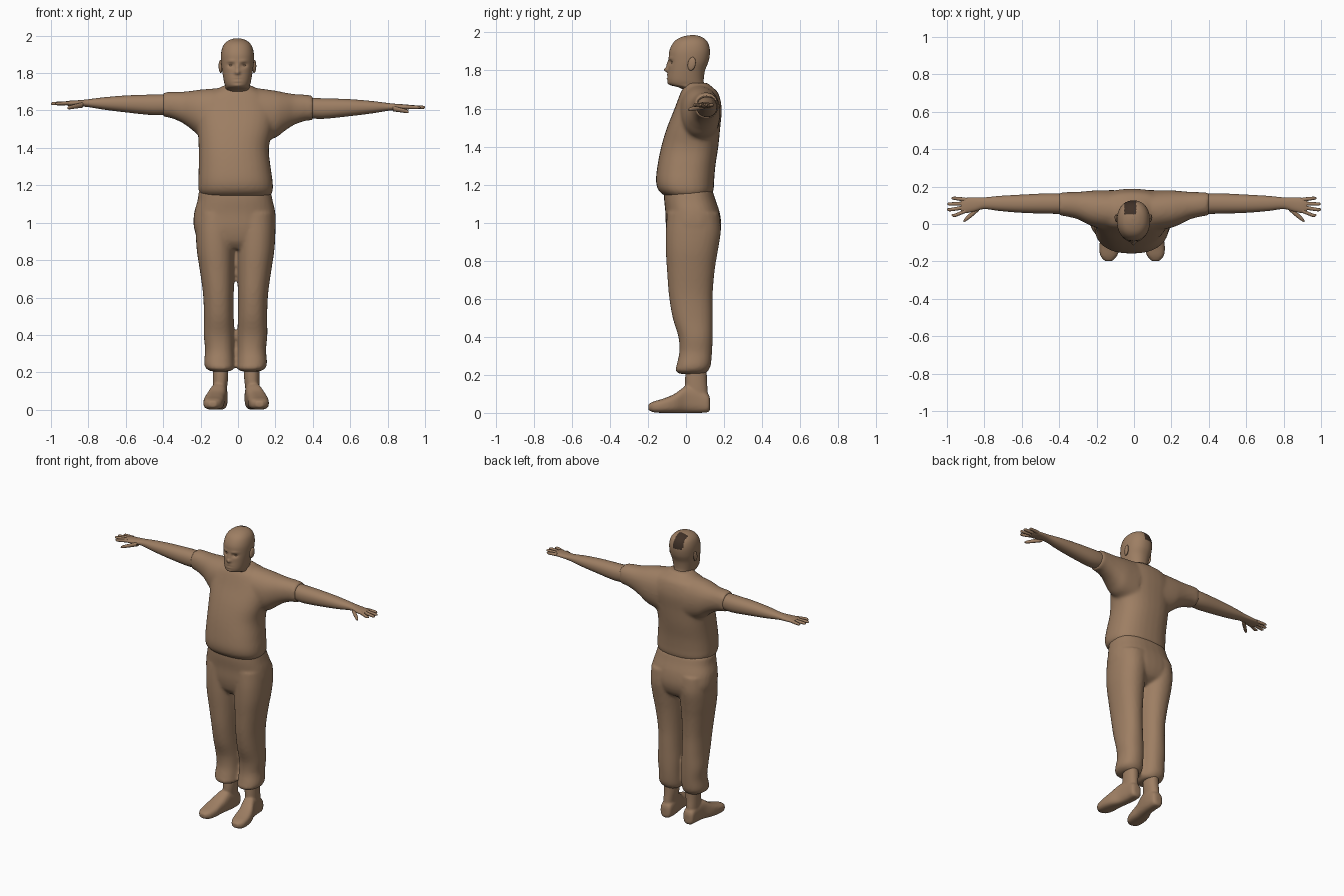
import bpy
import bmesh
import math

if "Cube" in bpy.data.objects:
    bpy.data.objects.remove(bpy.data.objects["Cube"], do_unlink=True)


def make_material(name, colour):
    mat = bpy.data.materials.new(name)
    mat.use_nodes = True
    mat.diffuse_color = colour
    mat.node_tree.nodes["Principled BSDF"].inputs["Base Color"].default_value = colour
    return mat


TAN = make_material("warm tan", (0.34, 0.21, 0.125, 1))
DARK = make_material("dark brown", (0.05, 0.03, 0.02, 1))


def smooth_rows(rows, steps):
    """Catmull-Rom interpolation between cross-section rows."""
    out = []
    for i in range(len(rows) - 1):
        p0, p1 = rows[max(i - 1, 0)], rows[i]
        p2, p3 = rows[i + 1], rows[min(i + 2, len(rows) - 1)]
        for k in range(steps):
            t = k / steps
            out.append([b + 0.5 * t * (c - a + t * (2 * a - 5 * b + 4 * c - d
                        + t * (3 * (b - c) + d - a)))
                        for a, b, c, d in zip(p0, p1, p2, p3)])
    return out + [list(rows[-1])]


def loft(bm, axis, rows, power=2.2, segments=32, steps=4):
    """Rows are (position, low a, high a, low b, high b) along an axis."""
    rings = []
    for t, a0, a1, b0, b1 in smooth_rows(rows, steps):
        ring = []
        for k in range(segments):
            ang = math.tau * k / segments
            c, s = math.cos(ang), math.sin(ang)
            a = (a0 + a1) / 2 + (a1 - a0) / 2 * math.copysign(abs(c) ** (2 / power), c)
            b = (b0 + b1) / 2 + (b1 - b0) / 2 * math.copysign(abs(s) ** (2 / power), s)
            ring.append(bm.verts.new({"x": (t, a, b), "y": (a, t, b), "z": (a, b, t)}[axis]))
        rings.append(ring)
    for low, high in zip(rings, rings[1:]):
        for k in range(segments):
            n = (k + 1) % segments
            bm.faces.new((low[k], low[n], high[n], high[k])).smooth = True
    bm.faces.new(rings[0])
    bm.faces.new(rings[-1])


def mirror_a(rows, side, shift=0):
    """Place rows, given for the left, on either side in x."""
    return [(t, min(side * a0, side * a1) + shift, max(side * a0, side * a1) + shift, b0, b1)
            for t, a0, a1, b0, b1 in rows]


def along_x(rows, side):
    return [(side * r[0], *r[1:]) for r in rows]


def droop(bm):
    """The left arm hangs slightly lower than the right one."""
    for v in bm.verts:
        v.co.z -= min(0.02, max(0, 0.06 * (v.co.x - 0.1)))


def finish(name, bm, voxel=None, relax=4):
    bmesh.ops.recalc_face_normals(bm, faces=bm.faces)
    mesh = bpy.data.meshes.new(name)
    bm.to_mesh(mesh)
    bm.free()
    obj = bpy.data.objects.new(name, mesh)
    bpy.context.scene.collection.objects.link(obj)
    mesh.materials.append(TAN)
    if voxel:
        remesh = obj.modifiers.new("merge", "REMESH")
        remesh.mode = "VOXEL"
        remesh.voxel_size = voxel
        remesh.use_smooth_shade = True
        relaxer = obj.modifiers.new("relax", "SMOOTH")
        relaxer.iterations = relax
    return obj


# Shirt: body and two short sleeves merged
bm = bmesh.new()
loft(bm, "z", [
    (1.14, -.19, .165, -.11, .13), (1.17, -.21, .185, -.145, .145),
    (1.22, -.212, .186, -.158, .148), (1.3, -.21, .175, -.15, .155),
    (1.4, -.21, .165, -.13, .17), (1.5, -.215, .185, -.1, .18),
    (1.6, -.22, .2, -.06, .188), (1.68, -.18, .16, -.03, .17),
    (1.715, -.11, .1, -.01, .135), (1.735, -.075, .07, 0, .115)], power=2.4)
SLEEVE = [
    (.1, -.04, .18, 1.42, 1.72), (.2, -.02, .18, 1.46, 1.712),
    (.25, 0, .176, 1.5, 1.705), (.3, .025, .172, 1.535, 1.7),
    (.36, .04, .17, 1.56, 1.7), (.4, .045, .17, 1.565, 1.697)]
for side in (-1, 1):
    loft(bm, "x", along_x(SLEEVE, side))
droop(bm)
finish("shirt", bm, voxel=0.01, relax=8)

# Trousers: seat and two legs with gathered cuffs
bm = bmesh.new()
loft(bm, "z", [
    (1.17, -.21, .175, -.115, .14), (1.12, -.216, .185, -.115, .155),
    (1.05, -.235, .2, -.108, .178), (.97, -.235, .2, -.105, .185),
    (.9, -.2, .17, -.09, .16), (.86, -.1, .08, -.06, .1)], power=2.5)
LEG = [
    (1.05, -.02, .212, -.1, .175), (.95, .002, .213, -.106, .182),
    (.85, .006, .207, -.106, .167), (.75, .009, .192, -.1, .151),
    (.62, .012, .174, -.09, .14), (.5, .012, .169, -.07, .14),
    (.4, .01, .17, -.04, .14), (.32, .01, .163, -.035, .137),
    (.25, .008, .168, -.05, .13), (.22, .01, .157, -.055, .115),
    (.205, .03, .13, -.03, .1)]
for side in (-1, 1):
    loft(bm, "z", mirror_a(LEG, side, -.013))
finish("trousers", bm, voxel=0.01)

# Boots: shaft and foot, toes turned slightly outward
SHAFT = [
    (.03, .05, .125, 0, .115), (.1, .05, .125, -.005, .115),
    (.18, .042, .125, -.005, .11), (.26, .045, .125, 0, .11)]
FOOT = [
    (.127, .075, .105, .02, .07), (.115, .05, .125, .003, .1),
    (.06, .045, .13, 0, .13), (0, .05, .14, 0, .14),
    (-.06, .06, .165, 0, .1), (-.12, .065, .175, 0, .075),
    (-.17, .08, .17, .003, .06), (-.198, .105, .145, .015, .045)]
for side, word in ((-1, "right"), (1, "left")):
    bm = bmesh.new()
    loft(bm, "z", mirror_a(SHAFT, side, -.01))
    loft(bm, "y", mirror_a(FOOT, side, -.01), power=2.8)
    finish(word + "_boot", bm, voxel=0.007)

# Bare arms with palm, four fingers and thumb
ARM = [
    (.36, .055, .16, 1.58, 1.685), (.45, .055, .164, 1.575, 1.685),
    (.6, .06, .157, 1.59, 1.68), (.72, .07, .15, 1.605, 1.67),
    (.8, .08, .142, 1.618, 1.66), (.85, .068, .142, 1.622, 1.655),
    (.9, .058, .14, 1.624, 1.652), (.925, .062, .135, 1.63, 1.648)]
THUMB = [
    (.83, .07, .1, 1.615, 1.645), (.87, .035, .065, 1.61, 1.634),
    (.9, .014, .036, 1.606, 1.626), (.912, .012, .02, 1.608, 1.618)]
FINGER_TIPS = [(.975, .048), (1, .078), (.998, .108), (.975, .138)]
for side, word in ((-1, "right"), (1, "left")):
    bm = bmesh.new()
    loft(bm, "x", along_x(ARM, side))
    loft(bm, "x", along_x(THUMB, side), segments=12)
    for i, (tip, y) in enumerate(FINGER_TIPS):
        root = .07 + .02 * i
        loft(bm, "x", along_x([
            (.9, root - .011, root + .011, 1.628, 1.65),
            (tip - .02, y - .01, y + .008, 1.628, 1.646),
            (tip - .005, y - .007, y + .006, 1.63, 1.643),
            (tip, y - .003, y + .002, 1.634, 1.639)], side), segments=12)
    droop(bm)
    finish(word + "_arm", bm)

# Head and neck
bm = bmesh.new()
loft(bm, "z", mirror_a([
    (1.64, -.08, .08, .01, .15), (1.69, -.067, .067, -.01, .115),
    (1.71, -.064, .064, -.035, .103), (1.725, -.064, .064, -.085, .097),
    (1.75, -.071, .071, -.097, .093), (1.8, -.08, .08, -.094, .1),
    (1.85, -.087, .087, -.091, .119), (1.9, -.088, .088, -.088, .126),
    (1.94, -.079, .079, -.071, .118), (1.965, -.061, .061, -.046, .1),
    (1.98, -.035, .035, -.01, .073), (1.986, -.008, .008, .025, .045)], 1, -.003),
    segments=72, steps=7)
# Face relief: x, z, width, height, depth (positive sinks in)
RELIEF = [
    (0, 1.803, .013, .012, -.021), (0, 1.83, .008, .02, -.01),
    (.034, 1.842, .017, .011, .013), (.034, 1.864, .022, .007, -.005),
    (0, 1.774, .022, .004, -.006), (0, 1.766, .024, .003, .005),
    (0, 1.757, .018, .004, -.005), (0, 1.732, .02, .01, -.004)]
for v in bm.verts:
    if v.co.y < 0.0 and v.co.z > 1.715:
        x, z = v.co.x + .003, v.co.z
        for px, pz, wide, high, depth in RELIEF:
            v.co.y += depth * math.exp(-((abs(x) - px) / wide) ** 2 - ((z - pz) / high) ** 2)
head = finish("head", bm)
# Dark patch on the crown
head.data.materials.append(DARK)
for face in head.data.polygons:
    c = face.center
    if c.z > 1.9 and -.052 < c.x < .012 and .052 < c.y:
        face.material_index = 1

# Ears and eyes
for side, word in ((-1, "right"), (1, "left")):
    for part, place, size, tilt in (
            ("ear", (.09, .03, 1.835), (.01, .021, .036), .2),
            ("eye", (.034, -.066, 1.842), (.013, .011, .007), 0)):
        bpy.ops.mesh.primitive_uv_sphere_add(
            segments=20, ring_count=12, radius=1,
            location=(side * place[0] - .003, place[1], place[2]),
            rotation=(-tilt, 0, side * -tilt))
        obj = bpy.context.object
        obj.name = word + "_" + part
        obj.scale = size
        obj.data.materials.append(TAN)
        bpy.ops.object.shade_smooth()
